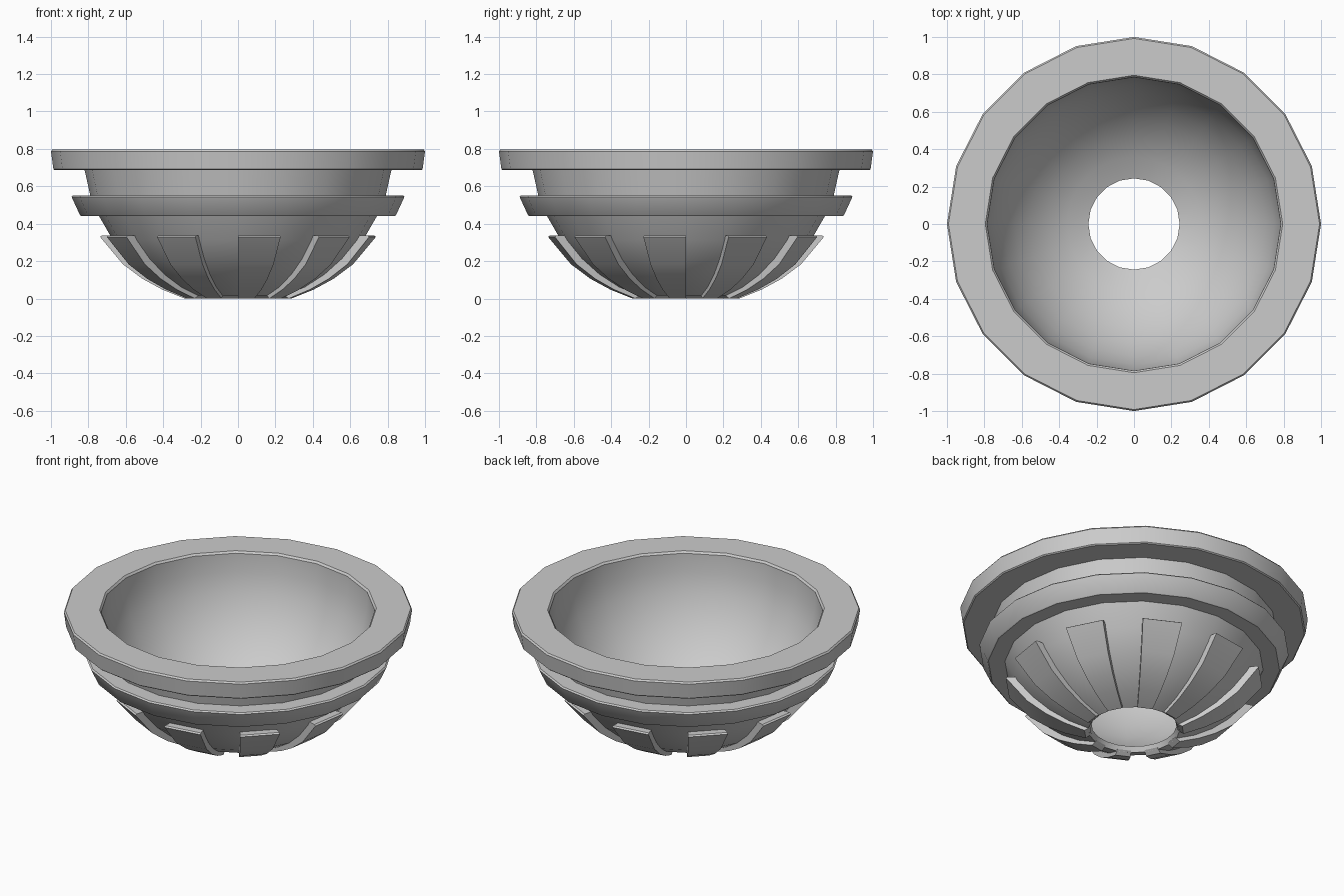
import bpy, bmesh
from math import sin, cos, radians, pi

if "Cube" in bpy.data.objects:
    bpy.data.objects.remove(bpy.data.objects["Cube"])

SIDES = 20
TOP = 0.797


def arc(radius, start, end, step=9):
    """Points (r, z) on a sphere profile hanging below the rim."""
    n = round((end - start) / step)
    return [(radius * cos(radians(start + step * i)),
             TOP - radius * sin(radians(start + step * i))) for i in range(n + 1)]


def finish(bm, name):
    bmesh.ops.recalc_face_normals(bm, faces=bm.faces)
    mesh = bpy.data.meshes.new(name)
    bm.to_mesh(mesh)
    bm.free()
    ob = bpy.data.objects.new(name, mesh)
    bpy.context.collection.objects.link(ob)
    bpy.ops.object.select_all(action='DESELECT')
    ob.select_set(True)
    bpy.context.view_layer.objects.active = ob
    bpy.ops.object.shade_smooth_by_angle(angle=radians(30))
    return ob


def sweep(bm, profile, first, count):
    """Turn a closed (r, z) profile through count facets; cap it if partial."""
    full = count == SIDES
    rows = []
    for i in range(count if full else count + 1):
        a = 2 * pi * (first + i) / SIDES
        rows.append([bm.verts.new((r * cos(a), r * sin(a), z)) for r, z in profile])
    n = len(profile)
    for i in range(count):
        p, q = rows[i], rows[(i + 1) % len(rows)]
        for j in range(n):
            k = (j + 1) % n
            bm.faces.new((p[j], q[j], q[k], p[k]))
    if not full:
        bm.faces.new(rows[0])
        bm.faces.new(rows[-1])


# Bowl shell with rim and middle band, open at the bottom
inner = arc(0.79, 0, 72)
inner[0] = (0.785, TOP - 0.012)
rim = [(0.795, TOP), (0.992, TOP), (1.0, TOP - 0.01), (0.987, 0.692),
       (0.98, 0.686), (0.82, 0.686)]
band = [(0.79, 0.552), (0.882, 0.552), (0.89, 0.544), (0.845, 0.446),
        (0.838, 0.441), (0.743, 0.441)]
lower = arc(0.826, 36, 63) + [(0.262, 0.015)]
bm = bmesh.new()
sweep(bm, inner[::-1] + rim + band + lower, 0, SIDES)
finish(bm, "bowl")

# Ten raised ribs, one on every second facet
outer = [(0.728, 0.337), (0.738, 0.33), (0.615, 0.183), (0.51, 0.105),
         (0.405, 0.048), (0.295, 0.004), (0.285, 0.0)]
sunk = arc(0.81, 36, 72)[::-1]
sunk[0] = (0.252, 0.022)
sunk[-1] = (0.665, 0.337)
bm = bmesh.new()
for i in range(0, SIDES, 2):
    sweep(bm, outer + sunk, i + 1, 1)
finish(bm, "ribs")
